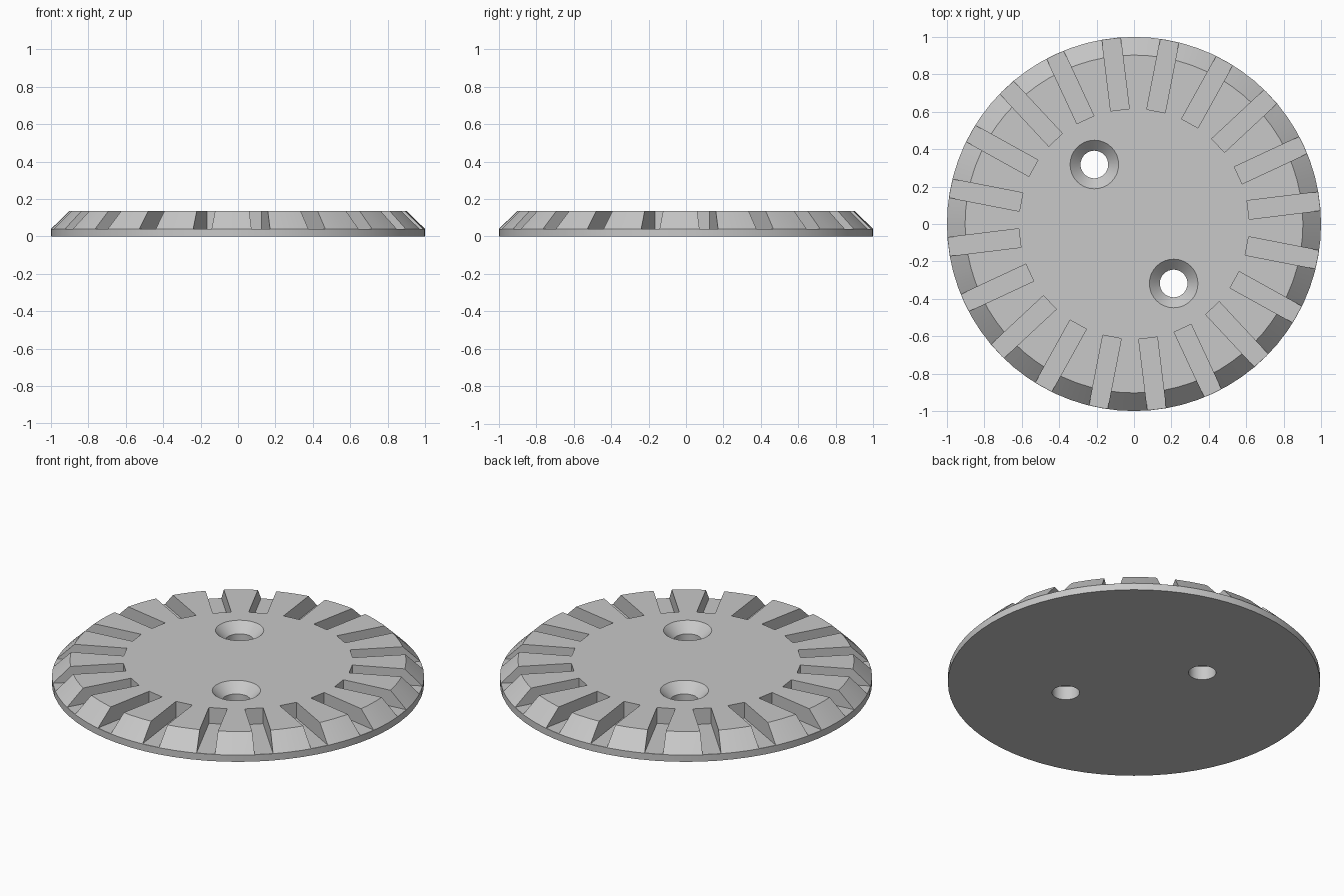
import bpy, bmesh, math
from mathutils import Matrix, Vector

cube = bpy.data.objects.get("Cube")
if cube:
    bpy.data.objects.remove(cube, do_unlink=True)

HEIGHT, RIM, FLOOR = 0.135, 0.04, 0.041
SLOTS, PHASE, SLOT_WIDTH, SLOT_START = 20, 7, 0.1, 0.615
HOLES = [(-0.212, 0.318), (0.212, -0.318)]

grey = bpy.data.materials.new("light_grey")
grey.use_nodes = True
grey.diffuse_color = (0.58, 0.58, 0.58, 1)
grey.node_tree.nodes["Principled BSDF"].inputs["Base Color"].default_value = grey.diffuse_color


def make_object(name, bm):
    bmesh.ops.recalc_face_normals(bm, faces=bm.faces)
    mesh = bpy.data.meshes.new(name)
    bm.to_mesh(mesh)
    bm.free()
    mesh.materials.append(grey)
    obj = bpy.data.objects.new(name, mesh)
    bpy.context.collection.objects.link(obj)
    return obj


def add_lathe(bm, profile, sides, centre=(0, 0)):
    """Closed solid of revolution from (radius, z) pairs, bottom to top."""
    rings = []
    for r, z in profile:
        angles = [math.tau * i / sides for i in range(sides)]
        rings.append([bm.verts.new((centre[0] + r * math.cos(a),
                                    centre[1] + r * math.sin(a), z)) for a in angles])
    for low, high in zip(rings, rings[1:]):
        for i in range(sides):
            j = (i + 1) % sides
            bm.faces.new((low[i], low[j], high[j], high[i]))
    bm.faces.new(rings[0][::-1])
    bm.faces.new(rings[-1])


def cut(target, cutter):
    cutter.hide_render = True
    mod = target.modifiers.new(cutter.name, 'BOOLEAN')
    mod.operation = 'DIFFERENCE'
    mod.solver = 'EXACT'
    mod.object = cutter
    bpy.context.view_layer.objects.active = target
    bpy.ops.object.modifier_apply(modifier=mod.name)
    bpy.data.objects.remove(cutter, do_unlink=True)


# Disc with a thin rim and a bevelled shoulder
bm = bmesh.new()
add_lathe(bm, [(1, 0), (1, RIM), (0.903, HEIGHT)], 72)
disc = make_object("toothed_disc", bm)

# Radial slots that leave the teeth
bm = bmesh.new()
length, depth = 0.6, 0.3
for i in range(SLOTS):
    turn = Matrix.Rotation(math.radians(PHASE) + math.tau * i / SLOTS, 4, 'Z')
    place = Matrix.Translation(Vector((SLOT_START + length / 2, 0, FLOOR + depth / 2)))
    size = Matrix.Diagonal((length, SLOT_WIDTH, depth, 1))
    bmesh.ops.create_cube(bm, size=1, matrix=turn @ place @ size)
cut(disc, make_object("slot_cutter", bm))

# Countersunk screw holes
bm = bmesh.new()
for centre in HOLES:
    add_lathe(bm, [(0.074, -0.1), (0.074, HEIGHT - 0.055), (0.13, HEIGHT), (0.13, 0.3)], 32, centre)
cut(disc, make_object("hole_cutter", bm))

# Smooth round walls, sharp edges elsewhere
bpy.ops.object.select_all(action='DESELECT')
disc.select_set(True)
bpy.context.view_layer.objects.active = disc
bpy.ops.object.shade_smooth_by_angle(angle=math.radians(20))
